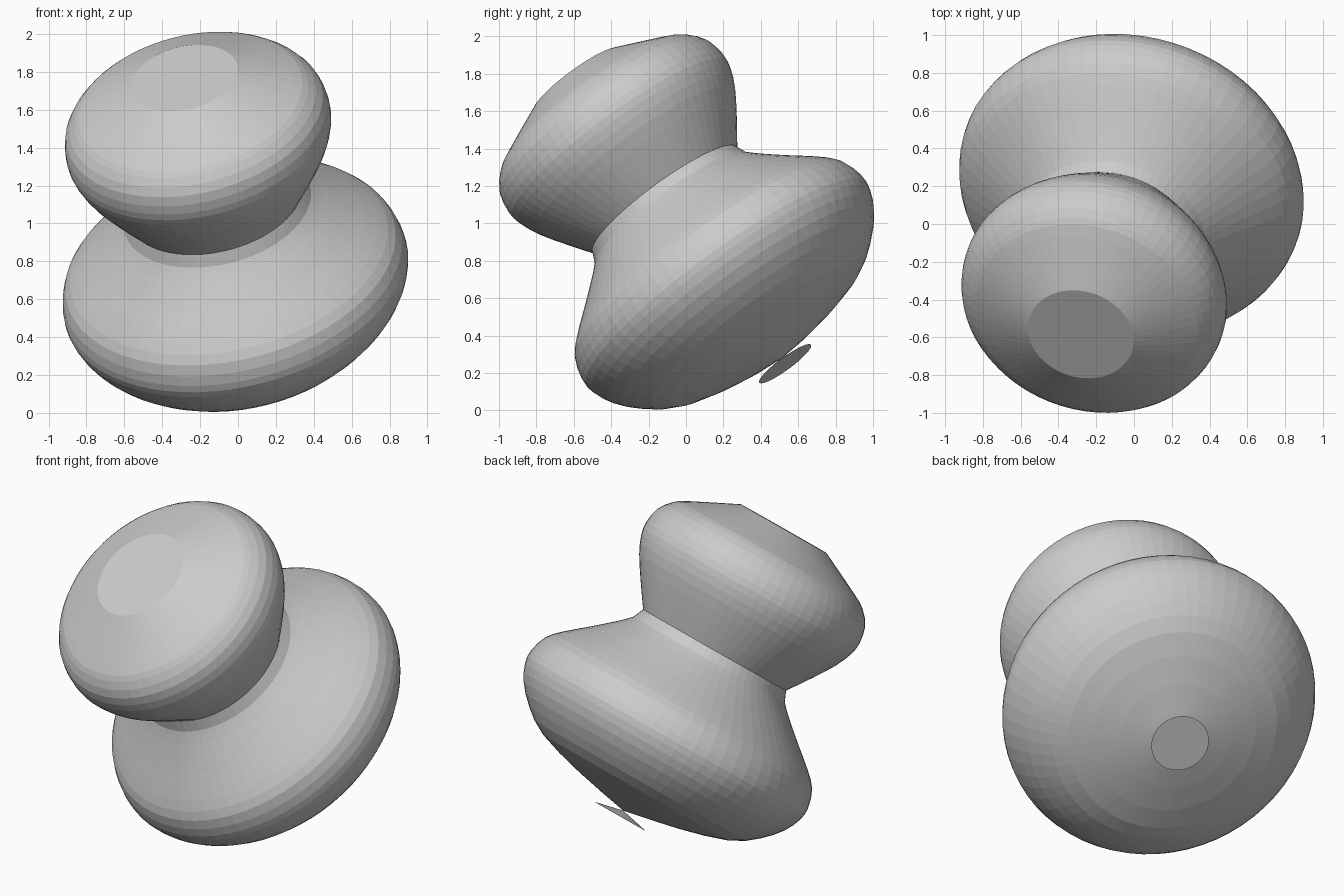
import bpy, bmesh, math
from mathutils import Vector

if "Cube" in bpy.data.objects:
    bpy.data.objects.remove(bpy.data.objects["Cube"])

SEGMENTS = 64
BASE = Vector((0.096, 0.53, 0.25))            # centre of the small end disc
AXIS = Vector((-0.197, -0.58, 0.79)).normalized()

# (radius, distance along axis); the first radius crosses the axis,
# which gives the small flared foot below the pointed base
FOOT = [(-0.171, 0.0), (0.0, 0.038)]
LOWER = [(0.0, 0.038), (0.33, 0.105), (0.62, 0.19), (0.77, 0.29), (0.87, 0.40),
         (0.918, 0.50), (0.925, 0.58), (0.89, 0.69), (0.81, 0.775), (0.685, 0.88),
         (0.56, 0.99), (0.505, 1.045)]
UPPER = [(0.477, 1.11), (0.567, 1.24), (0.655, 1.377), (0.70, 1.48), (0.712, 1.56),
         (0.692, 1.66), (0.63, 1.74), (0.55, 1.79), (0.286, 1.92)]


def smooth(points, steps=2):
    """Catmull-Rom curve through the points."""
    pts = [Vector(p) for p in points]
    pts = [2 * pts[0] - pts[1]] + pts + [2 * pts[-1] - pts[-2]]
    out = []
    for a, b, c, d in zip(pts, pts[1:], pts[2:], pts[3:]):
        for i in range(steps):
            t = i / steps
            out.append(0.5 * (2 * b + (c - a) * t + (2 * a - 5 * b + 4 * c - d) * t ** 2
                              + (3 * b - a - 3 * c + d) * t ** 3))
    return out + [pts[-2]]


def lathe(name, profile):
    """Spin a profile about the local z axis and cap both ends."""
    bm = bmesh.new()
    rings = []
    for r, h in profile:
        rings.append([bm.verts.new((r * math.cos(2 * math.pi * i / SEGMENTS),
                                    r * math.sin(2 * math.pi * i / SEGMENTS), h))
                      for i in range(SEGMENTS)])
    for low, high in zip(rings, rings[1:]):
        for i in range(SEGMENTS):
            j = (i + 1) % SEGMENTS
            bm.faces.new((low[i], low[j], high[j], high[i]))
    bm.faces.new(rings[0][::-1])
    bm.faces.new(rings[-1])
    bmesh.ops.remove_doubles(bm, verts=bm.verts, dist=1e-5)
    mesh = bpy.data.meshes.new(name)
    bm.to_mesh(mesh)
    bm.free()
    obj = bpy.data.objects.new(name, mesh)
    bpy.context.collection.objects.link(obj)
    return obj


# Tilted two-lobed turned knob
knob = lathe("turned_knob", FOOT[:1] + smooth(LOWER) + smooth(UPPER))
knob.location = BASE
knob.rotation_mode = 'QUATERNION'
knob.rotation_quaternion = Vector((0, 0, 1)).rotation_difference(AXIS)
